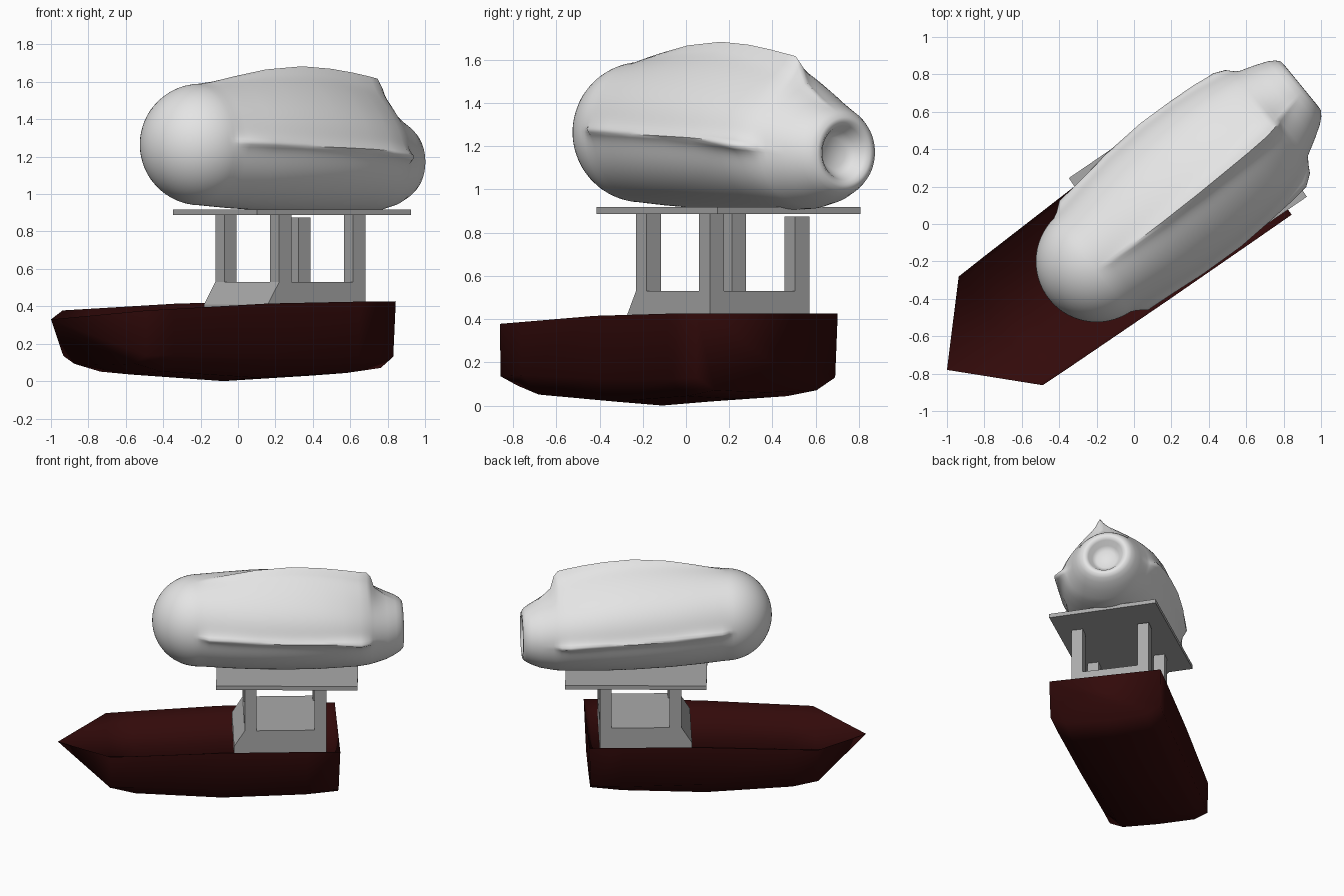
import bpy, bmesh, math
from mathutils import Matrix, Vector

if "Cube" in bpy.data.objects:
    bpy.data.objects.remove(bpy.data.objects["Cube"])


def material(name, rgb):
    m = bpy.data.materials.new(name)
    m.diffuse_color = (*rgb, 1)
    m.use_nodes = True
    m.node_tree.nodes["Principled BSDF"].inputs["Base Color"].default_value = m.diffuse_color
    return m


LIGHT = material("light_grey", (0.78, 0.78, 0.78))
GREY = material("mid_grey", (0.40, 0.40, 0.40))
MAROON = material("dark_maroon", (0.032, 0.003, 0.003))


def place(x, y, degrees):
    """Local x runs backward along the craft, local y to its left."""
    return Matrix.Translation((x, y, 0)) @ Matrix.Rotation(math.radians(degrees), 4, 'Z')


def finish(bm, name, mat, matrix, smooth=None):
    bmesh.ops.recalc_face_normals(bm, faces=bm.faces[:])
    me = bpy.data.meshes.new(name)
    bm.to_mesh(me)
    bm.free()
    me.materials.append(mat)
    ob = bpy.data.objects.new(name, me)
    ob.matrix_world = matrix
    bpy.context.collection.objects.link(ob)
    if smooth:
        bpy.context.view_layer.objects.active = ob
        ob.select_set(True)
        bpy.ops.object.shade_smooth_by_angle(angle=math.radians(smooth))
        ob.select_set(False)
    return ob


def bridge(bm, a, b, closed=True):
    n = len(a)
    for i in range(n if closed else n - 1):
        j = (i + 1) % n
        bm.faces.new((a[i], a[j], b[j], b[i]))


def fan(bm, tip, ring):
    for i in range(len(ring)):
        bm.faces.new((tip, ring[i], ring[(i + 1) % len(ring)]))


def box(name, lo, hi, mat, matrix, flare=0):
    bm = bmesh.new()
    bmesh.ops.create_cube(bm, size=1)
    for v in bm.verts:
        front, low = v.co.x < 0, v.co.z < 0
        v.co = Vector([lo[k] if v.co[k] < 0 else hi[k] for k in range(3)])
        if front and low:
            v.co.x -= flare
    return finish(bm, name, mat, matrix)


# Hull: single bow point, flat transom, deck sunk slightly below the gunwale
# station: distance from bow, half width, gunwale z, chine z, keel z
bm = bmesh.new()
tip = bm.verts.new((0, 0, 0.33))
rows, deck = [], []
for s, w, top, chine, keel in [(0.355, 0.367, 0.378, 0.135, 0.085),
                               (0.53, 0.374, 0.386, 0.14, 0.035),
                               (1.14, 0.393, 0.415, 0.125, 0.0),
                               (1.73, 0.407, 0.425, 0.12, 0.03),
                               (1.955, 0.412, 0.425, 0.13, 0.06)]:
    half = [(w, top), (w * 0.985, chine), (w * 0.72, keel + (chine - keel) * 0.15)]
    prof = half + [(0, keel)] + [(-y, z) for y, z in reversed(half)]
    stern = s > 1.9
    rows.append([bm.verts.new((s - 0.03 * y + (0.012 if stern and z == top else 0), y, z))
                 for y, z in prof])
    deck.append([bm.verts.new((s - 0.03 * y - (0.02 if stern else 0), y, top - 0.075))
                 for y in (w * 0.95, -w * 0.95)])
for a, b in zip(rows, rows[1:]):
    bridge(bm, a, b, False)
for i in range(len(rows) - 1):
    bm.faces.new((deck[i][0], deck[i][1], deck[i + 1][1], deck[i + 1][0]))
    for d, g in ((0, 0), (1, -1)):
        bm.faces.new((rows[i][g], rows[i + 1][g], deck[i + 1][d], deck[i][d]))
for a, b in zip(rows[0], rows[0][1:]):
    bm.faces.new((tip, a, b))
bm.faces.new((tip, rows[0][0], deck[0][0]))
bm.faces.new((tip, deck[0][0], deck[0][1]))
bm.faces.new((tip, deck[0][1], rows[0][-1]))
bm.faces.new(rows[-1])
bm.faces.new((rows[-1][0], rows[-1][-1], deck[-1][1], deck[-1][0]))
finish(bm, "hull", MAROON, place(-1, -0.78, 36), 100)

# Stand: solid base with a flared front, four legs
stand = place(0.28, 0.17, 36.5)
H, LEG, FLARE = 0.287, 0.082, 0.075
box("stand_base", (-H, -H, 0.41), (H, H, 0.53), GREY, stand, FLARE)
box("stand_foot", (-H - FLARE, -H, 0.32), (H, H, 0.41), GREY, stand)
for side, name in ((1, "left"), (-1, "right")):
    ya, yb = sorted((side * H, side * (H - LEG)))
    box("front_leg_" + name, (-H, ya, 0.53), (-H + LEG, yb, 0.89), GREY, stand)
    box("rear_leg_" + name, (H - LEG, ya, 0.53), (H, yb,
        0.875 if side > 0 else 0.89), GREY, stand)

# Mounting plate under the pod
box("mounting_plate", (-0.5, -0.40, 0.887), (0.495, 0.40, 0.918), GREY,
    place(0.29, 0.197, 34.3))

# Pod: lofted rings with a round nose, a top ridge, side strakes and a nozzle
# station: s, centre z, half width, up, down, ridge height, strake height
R, N = 0.325, 144
stations = [(-R * math.cos(a), 1.265, R * math.sin(a), R * math.sin(a), R * math.sin(a), 0, 0)
            for a in [math.pi / 2 * i / 16 for i in range(1, 16)]]
stations += [(0.00, 1.265, 0.325, 0.325, 0.325, 0.0, 0.015),
             (0.05, 1.265, 0.332, 0.325, 0.329, 0.015, 0.05),
             (0.20, 1.262, 0.358, 0.330, 0.337, 0.045, 0.04),
             (0.40, 1.256, 0.383, 0.338, 0.342, 0.08, 0.035),
             (0.65, 1.248, 0.393, 0.337, 0.342, 0.108, 0.035),
             (0.85, 1.240, 0.385, 0.323, 0.337, 0.117, 0.04),
             (1.00, 1.230, 0.368, 0.300, 0.324, 0.13, 0.055),
             (1.12, 1.217, 0.340, 0.278, 0.311, 0.145, 0.08),
             (1.18, 1.208, 0.318, 0.266, 0.299, 0.155, 0.06),
             (1.21, 1.201, 0.303, 0.260, 0.290, 0.13, 0.02),
             (1.235, 1.196, 0.291, 0.254, 0.280, 0.05, 0),
             (1.32, 1.180, 0.253, 0.230, 0.245, 0.012, 0),
             (1.385, 1.174, 0.220, 0.207, 0.21, 0, 0),
             (1.42, 1.172, 0.194, 0.188, 0.188, 0, 0),
             (1.44, 1.170, 0.168, 0.165, 0.165, 0, 0),
             (1.442, 1.17, 0.145, 0.145, 0.145, 0, 0),
             (1.425, 1.17, 0.125, 0.125, 0.125, 0, 0),
             (1.385, 1.17, 0.100, 0.100, 0.100, 0, 0),
             (1.36, 1.17, 0.070, 0.070, 0.070, 0, 0)]


def gap(a, b):
    return abs((a - b + math.pi) % (2 * math.pi) - math.pi)


bm = bmesh.new()
rings = []
for s, zc, w, up, down, ridge, strake in stations:
    tilt = math.radians(2 - 3 * s)
    drift = 0.03 * max(0, (s - 1.1) / 0.3)
    left = strake * min(1, 1.2 - 0.5 * s)
    ring = []
    for i in range(N):
        a = 2 * math.pi * i / N
        c, sn = math.cos(a), math.sin(a)
        g = gap(a, math.radians(98))
        add = (ridge * (0.6 * math.exp(-g / 0.09) + 0.4 * math.exp(-(g / 0.45) ** 2))
               + left * math.exp(-gap(a, tilt) / 0.09)
               + strake * math.exp(-gap(a, math.pi - tilt) / 0.09))
        ring.append(bm.verts.new((s, c * (w + add) + drift,
                                  zc + sn * ((up if sn > 0 else down) + add))))
    rings.append(ring)
for a, b in zip(rings, rings[1:]):
    bridge(bm, a, b)
fan(bm, bm.verts.new((-R, 0, 1.265)), rings[0])
bm.faces.new(rings[-1])
finish(bm, "pod_body", LIGHT, place(-0.2, -0.2, 39.3), 60)
